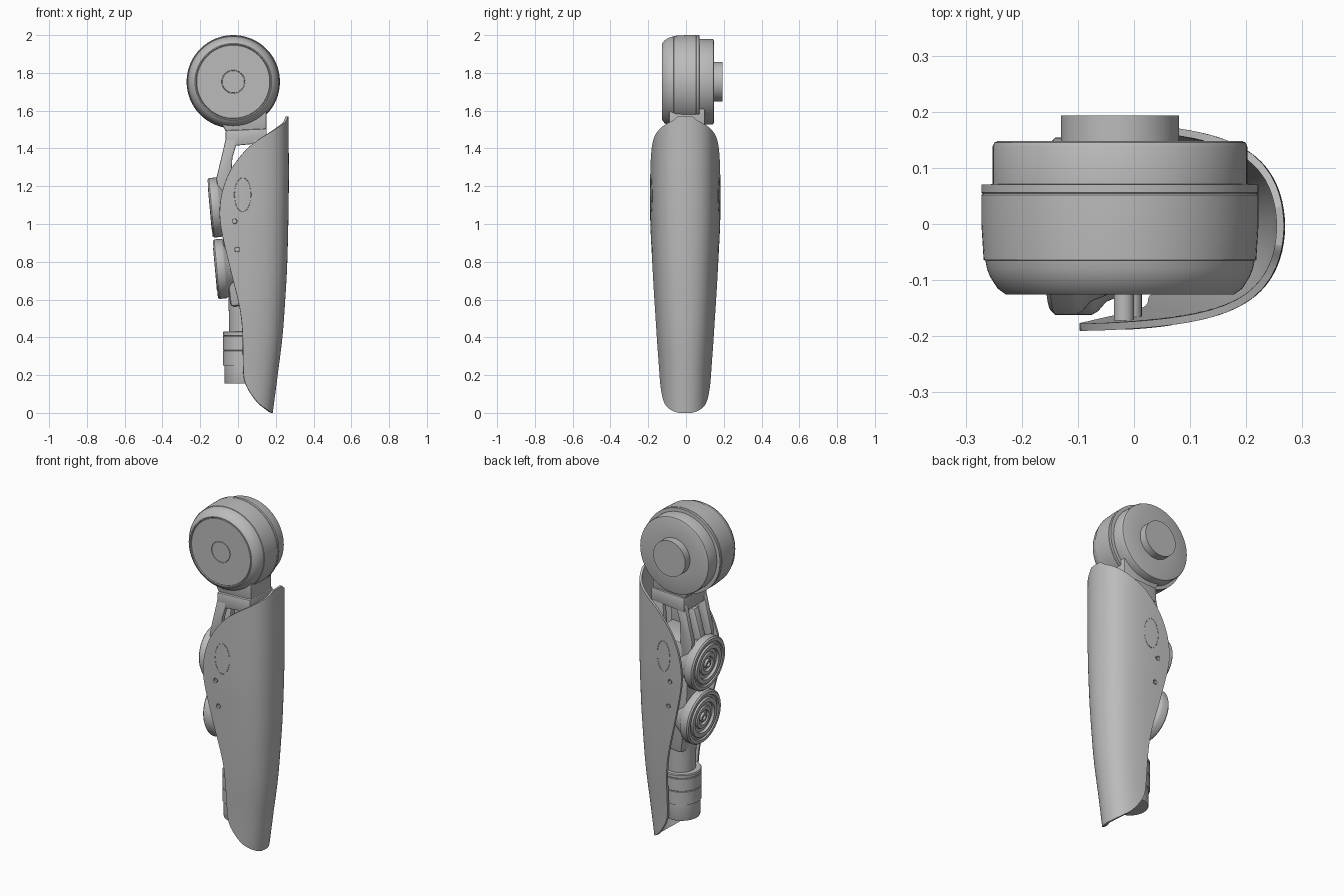
import bpy, bmesh, math
from mathutils import Vector, Matrix

cube = bpy.data.objects.get("Cube")
if cube:
    bpy.data.objects.remove(cube, do_unlink=True)

grey = bpy.data.materials.new("plain grey")
grey.use_nodes = True
grey.diffuse_color = (0.5, 0.5, 0.5, 1)
grey.node_tree.nodes["Principled BSDF"].inputs["Base Color"].default_value = (0.5, 0.5, 0.5, 1)


def activate(obj):
    bpy.ops.object.select_all(action='DESELECT')
    obj.select_set(True)
    bpy.context.view_layer.objects.active = obj


def finish(name, bm, fix_normals=True):
    if fix_normals:
        bmesh.ops.recalc_face_normals(bm, faces=bm.faces)
    mesh = bpy.data.meshes.new(name)
    bm.to_mesh(mesh)
    bm.free()
    mesh.materials.append(grey)
    obj = bpy.data.objects.new(name, mesh)
    bpy.context.collection.objects.link(obj)
    return obj


def smooth(obj, angle=32):
    activate(obj)
    bpy.ops.object.shade_smooth_by_angle(angle=math.radians(angle))


def apply_modifiers(obj):
    activate(obj)
    for mod in list(obj.modifiers):
        bpy.ops.object.modifier_apply(modifier=mod.name)


def lathe(name, profile, origin, axis, steps=64):
    """Turn (radius, height) points round an axis."""
    bm = bmesh.new()
    verts = [bm.verts.new((r, 0, h)) for r, h in profile]
    edges = [bm.edges.new(pair) for pair in zip(verts, verts[1:])]
    bmesh.ops.spin(bm, geom=verts + edges, cent=(0, 0, 0), axis=(0, 0, 1),
                   angle=math.tau, steps=steps)
    bmesh.ops.remove_doubles(bm, verts=bm.verts, dist=0.0002)
    turn = Vector((0, 0, 1)).rotation_difference(Vector(axis)).to_matrix().to_4x4()
    bm.transform(Matrix.Translation(origin) @ turn)
    obj = finish(name, bm)
    smooth(obj)
    return obj


def slab(name, outline, y0, y1, bevel=0.006):
    """Extrude an x-z outline along y."""
    bm = bmesh.new()
    face = bm.faces.new([bm.verts.new((x, y0, z)) for x, z in outline])
    out = bmesh.ops.extrude_face_region(bm, geom=[face])
    moved = [v for v in out["geom"] if isinstance(v, bmesh.types.BMVert)]
    bmesh.ops.translate(bm, verts=moved, vec=(0, y1 - y0, 0))
    obj = finish(name, bm)
    mod = obj.modifiers.new("edge", 'BEVEL')
    mod.width, mod.segments = bevel, 2
    apply_modifiers(obj)
    smooth(obj)
    return obj


def blend(table, z):
    """Smooth curve through (z, value) pairs."""
    n = len(table)

    def slope(i):
        a, b = table[max(i - 1, 0)], table[min(i + 1, n - 1)]
        return (b[1] - a[1]) / (b[0] - a[0])
    i = max(k for k in range(n - 1) if table[k][0] <= z + 1e-9)
    (z0, p), (z1, q) = table[i], table[i + 1]
    h = z1 - z0
    t = (z - z0) / h
    return ((2*t**3 - 3*t**2 + 1) * p + (t**3 - 2*t**2 + t) * h * slope(i)
            + (3*t**2 - 2*t**3) * q + (t**3 - t**2) * h * slope(i + 1))


# Joint drum at the top, turned about y
lathe("joint_drum", [(0, -0.124), (0.058, -0.124), (0.059, -0.121), (0.061, -0.121),
                     (0.062, -0.124), (0.193, -0.124), (0.195, -0.121), (0.198, -0.126),
                     (0.203, -0.126), (0.218, -0.115), (0.231, -0.095), (0.237, -0.08),
                     (0.24, -0.065), (0.243, -0.064), (0.247, 0.0), (0.247, 0.052),
                     (0.245, 0.054), (0.247, 0.056), (0.247, 0.07), (0.227, 0.071),
                     (0.227, 0.138), (0.224, 0.145), (0.217, 0.148), (0.105, 0.148),
                     (0.105, 0.193), (0, 0.193)],
      (-0.025, 0, 1.753), (0, 1, 0), 96)

# Neck and upper crossbar
slab("neck", [(-0.12, 1.57), (0.15, 1.65), (0.15, 1.49), (-0.065, 1.49), (-0.08, 1.52)],
     -0.09, 0.1)
slab("crossbar", [(-0.065, 1.495), (0.152, 1.505), (0.152, 1.43), (-0.065, 1.41)],
     -0.105, 0.11)

# Frame plates on both sides, joined by a core and a front rib
for side, label in ((1, "left"), (-1, "right")):
    slab(label + "_frame_arm", [(-0.065, 1.45), (0.0, 1.45), (-0.03, 1.35), (-0.04, 1.1),
                                (-0.09, 1.1), (-0.115, 1.24)], side * 0.075, side * 0.105)
    slab(label + "_frame_rear", [(0.08, 1.45), (0.15, 1.45), (0.15, 1.2), (0.06, 1.2)],
         side * 0.075, side * 0.105)
slab("frame_core", [(-0.09, 1.22), (0.15, 1.25), (0.14, 0.9), (0.11, 0.58),
                    (-0.04, 0.56), (-0.08, 0.9)], -0.105, 0.105, 0.02)
slab("front_rib", [(-0.07, 1.4), (-0.03, 1.4), (-0.04, 1.15), (-0.12, 1.15), (-0.115, 1.24)],
     -0.022, 0.022)

# Two tilted round actuators with stepped faces
rings = [(0, -0.13), (0.11, -0.13), (0.135, -0.07), (0.152, -0.055), (0.158, -0.045),
         (0.158, -0.008), (0.15, 0), (0.132, 0), (0.128, -0.008), (0.118, -0.008),
         (0.114, 0.002), (0.09, 0.002), (0.086, -0.012), (0.068, -0.012), (0.064, -0.004),
         (0.044, -0.004), (0.04, -0.016), (0.026, -0.016), (0.024, -0.002),
         (0.014, -0.002), (0.012, -0.014), (0, -0.014)]
for label, x, z in (("upper", -0.148, 1.085), ("lower", -0.12, 0.76)):
    lathe(label + "_actuator", rings, (x, -0.004, z), (-1, 0, -0.09))

# Shin tube and ankle collar
lathe("shin_tube", [(0, 0.38), (0.08, 0.38), (0.088, 0.7), (0, 0.7)], (0.035, 0, 0), (0, 0, 1))
lathe("ankle_collar", [(0, 0.155), (0.098, 0.155), (0.1, 0.16), (0.1, 0.25), (0.107, 0.252),
                       (0.107, 0.328), (0.104, 0.331), (0.107, 0.334), (0.107, 0.405),
                       (0.104, 0.408), (0.107, 0.411), (0.107, 0.427), (0.103, 0.432),
                       (0, 0.432)], (0.028, 0, 0), (0, 0, 1))

# Curved shell: back line, open edge and half width by height
back = [(0, 0.184), (0.2, 0.21), (0.4, 0.235), (0.6, 0.25), (0.8, 0.261), (1.2, 0.269),
        (1.57, 0.267)]
rim = [(0, 0.18), (0.02, 0.15), (0.05, 0.11), (0.1, 0.07), (0.15, 0.042), (0.2, 0.03),
       (0.4, 0.025), (0.5, 0.018), (0.6, 0.0), (0.8, -0.05), (1.0, -0.093), (1.1, -0.095),
       (1.2, -0.075), (1.3, -0.03), (1.4, 0.05), (1.45, 0.115), (1.5, 0.195), (1.54, 0.25),
       (1.57, 0.264)]
width = [(0, 0.148), (0.2, 0.154), (0.4, 0.166), (0.6, 0.176), (0.8, 0.184), (1.0, 0.192),
         (1.2, 0.194), (1.57, 0.196)]
SHIFT = -0.004


def shell_y(x, z, side):
    depth = max(blend(back, z) - x, 0)
    return SHIFT + side * blend(width, z) * math.tanh(3.3 * math.sqrt(depth))


bm = bmesh.new()
rows, cols = 72, 48
grid = []
for i in range(rows + 1):
    z = 1.57 * (1 - math.cos(math.pi * i / rows)) / 2
    xa, xe = blend(back, z), blend(rim, z)
    line = []
    for j in range(cols + 1):
        u = 2 * j / cols - 1
        x = xa - (xa - xe) * u * u
        line.append(bm.verts.new((x, shell_y(x, z, math.copysign(1, u)), z)))
    grid.append(line)
for a, b in zip(grid, grid[1:]):
    for j in range(cols):
        bm.faces.new((a[j], a[j + 1], b[j + 1], b[j]))
shell = finish("shell", bm, False)
solid = shell.modifiers.new("thickness", 'SOLIDIFY')
solid.thickness, solid.offset = 0.013, -1

# Screw holes through both shell walls
holes = [(-0.018, 1.015), (-0.004, 0.865)]
cutters = []
for x, z in holes:
    cutter = lathe("hole_cutter", [(0, -0.3), (0.011, -0.3), (0.011, 0.3), (0, 0.3)],
                   (x, 0, z), (0, 1, 0), 20)
    cutter.hide_render = True
    cut = shell.modifiers.new("hole", 'BOOLEAN')
    cut.operation, cut.object, cut.solver = 'DIFFERENCE', cutter, 'EXACT'
    cutters.append(cutter)
apply_modifiers(shell)
for cutter in cutters:
    bpy.data.objects.remove(cutter, do_unlink=True)
smooth(shell, 40)


# Fine outlines lying on the shell walls, and screws behind the holes
def outline(name, cx, cz, rx, rz, side, thick):
    curve = bpy.data.curves.new(name, 'CURVE')
    curve.dimensions, curve.bevel_depth, curve.bevel_resolution = '3D', thick, 1
    spline = curve.splines.new('POLY')
    count = 40
    spline.points.add(count - 1)
    spline.use_cyclic_u = True
    for k, point in enumerate(spline.points):
        a = math.tau * k / count
        x, z = cx + rx * math.cos(a), cz + rz * math.sin(a)
        point.co = (x, shell_y(x, z, side), z, 1)
    curve.materials.append(grey)
    bpy.context.collection.objects.link(bpy.data.objects.new(name, curve))


for side, label in ((1, "left"), (-1, "right")):
    outline(label + "_oval_seam", 0.025, 1.155, 0.044, 0.09, side, 0.0016)
    for n, (x, z) in enumerate(holes):
        outline(f"{label}_hole_rim_{n + 1}", x, z, 0.013, 0.013, side, 0.0016)
        lathe(f"{label}_screw_{n + 1}", [(0, 0), (0.018, 0), (0.018, 0.06), (0, 0.06)],
              (x, shell_y(x, z, side) - side * 0.073, z), (0, side, 0), 20)
